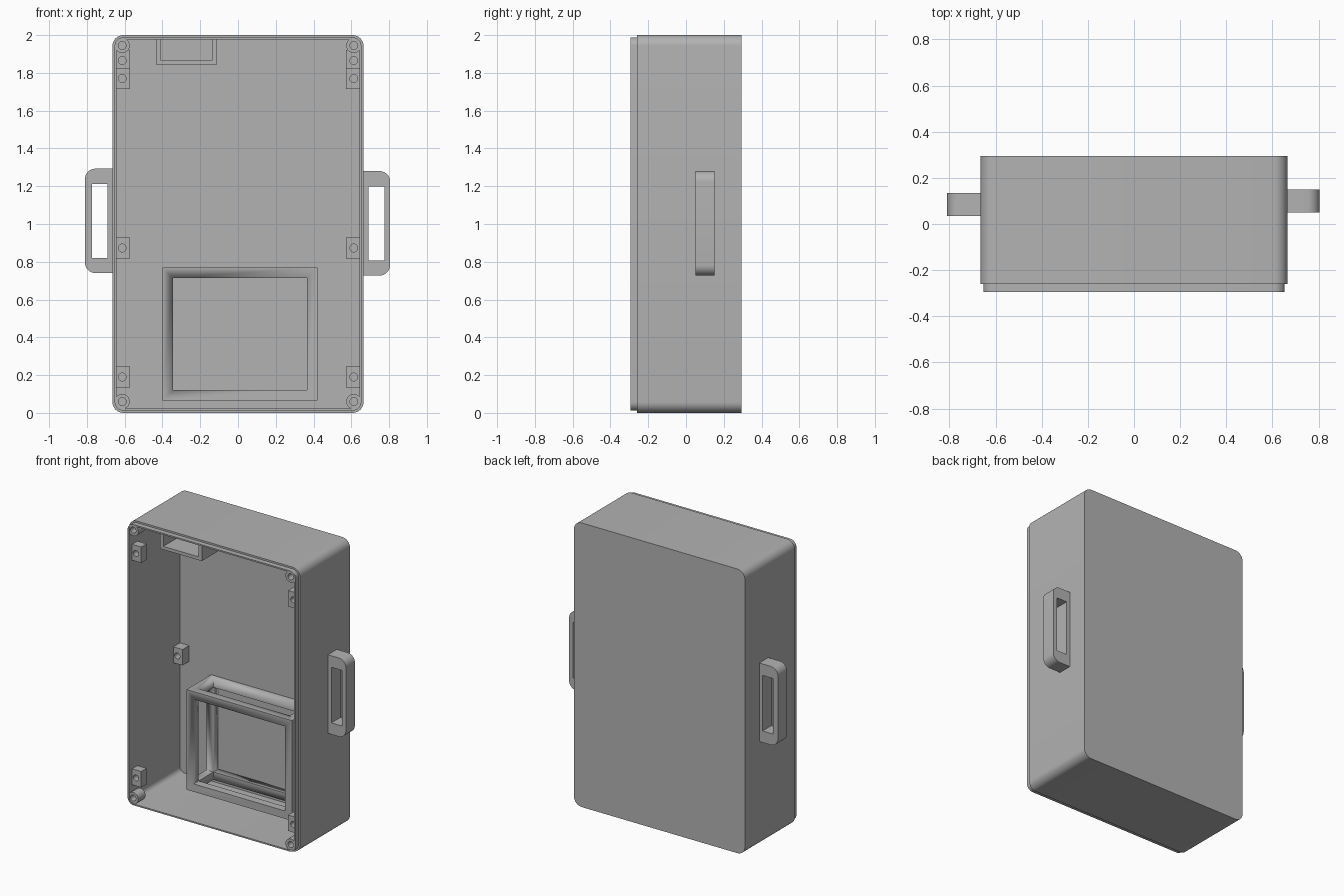
import bpy, bmesh, math

if "Cube" in bpy.data.objects:
    bpy.data.objects.remove(bpy.data.objects["Cube"])

grey = bpy.data.materials.new("plain_grey")
grey.diffuse_color = (0.45, 0.45, 0.45, 1)
grey.use_nodes = True
grey.node_tree.nodes["Principled BSDF"].inputs["Base Color"].default_value = grey.diffuse_color


def rect(x0, x1, z0, z1, y, r=(0, 0, 0, 0), n=8):
    """Rounded rectangle in the xz plane; radii from lower right, counter-clockwise."""
    if not isinstance(r, tuple):
        r = (r,) * 4
    corners = [(x1, z0, -1, 1, -90), (x1, z1, -1, -1, 0),
               (x0, z1, 1, -1, 90), (x0, z0, 1, 1, 180)]
    pts = []
    for (x, z, sx, sz, a0), rad in zip(corners, r):
        for i in range(n + 1):
            a = math.radians(a0 + 90 * i / n)
            pts.append((x + sx * rad + rad * math.cos(a), y,
                        z + sz * rad + rad * math.sin(a)))
    return pts


def circle(cx, cz, rad, y):
    return rect(cx - rad, cx + rad, cz - rad, cz + rad, y, rad, 6)


def loft(name, loops, closed=False):
    """Bridge equal-length loops; cap both ends unless closed on itself."""
    bm = bmesh.new()
    rings = [[bm.verts.new(p) for p in loop] for loop in loops]
    pairs = list(zip(rings, rings[1:]))
    if closed:
        pairs.append((rings[-1], rings[0]))
    else:
        bm.faces.new(rings[0])
        bm.faces.new(rings[-1])
    for a, b in pairs:
        for i in range(len(a)):
            j = (i + 1) % len(a)
            bm.faces.new((a[i], a[j], b[j], b[i]))
    bmesh.ops.remove_doubles(bm, verts=bm.verts, dist=1e-5)
    bmesh.ops.recalc_face_normals(bm, faces=bm.faces)
    me = bpy.data.meshes.new(name)
    bm.to_mesh(me)
    bm.free()
    me.materials.append(grey)
    ob = bpy.data.objects.new(name, me)
    bpy.context.collection.objects.link(ob)
    bpy.ops.object.select_all(action='DESELECT')
    ob.select_set(True)
    bpy.context.view_layer.objects.active = ob
    bpy.ops.object.shade_smooth_by_angle(angle=math.radians(30))
    return ob


def box(name, x0, x1, y0, y1, z0, z1):
    return loft(name, [rect(x0, x1, z0, z1, y, n=1) for y in (y0, y1)])


# Open case with a stepped front lip
def case_loop(inset, y):
    return rect(-0.665 + inset, 0.665 - inset, inset, 2 - inset, y, 0.058 - inset)


loft("case", [case_loop(0, 0.295), case_loop(0, -0.26), case_loop(0.012, -0.26),
              case_loop(0.012, -0.295), case_loop(0.022, -0.295), case_loop(0.022, 0.273)])

# Corner screw bosses and side mounting blocks, mirrored left and right
for side, s in (("left", -1), ("right", 1)):
    cx = 0.613 * s
    for level, z in (("lower", 0.06), ("upper", 1.945)):
        loft(f"corner_boss_{level}_{side}",
             [circle(cx, z, 0.04, -0.21), circle(cx, z, 0.04, -0.29),
              circle(cx, z, 0.021, -0.29), circle(cx, z, 0.021, -0.22)])
    blocks = (("front_lower", 0.19, -0.26, -0.2), ("front_upper", 1.77, -0.26, -0.2),
              ("rear_middle", 0.873, 0.2, 0.28), ("rear_upper", 1.865, 0.2, 0.28))
    for level, z, y0, y1 in blocks:
        xa, xb = sorted((0.572 * s, 0.65 * s))
        outer = [rect(xa, xb, z - 0.056, z + 0.056, y, n=6) for y in (y1, y0)]
        loft(f"mount_block_{level}_{side}",
             outer + [circle(cx, z, 0.021, y0), circle(cx, z, 0.021, y1 - 0.015)])

# Carry handles with a rounded outer edge
for name, x0, x1, hx0, hx1, z0, z1, y0, y1, r in (
        ("left_handle", -0.81, -0.655, -0.772, -0.69, 0.74, 1.293, 0.035, 0.135,
         (0, 0, 0.055, 0.055)),
        ("right_handle", 0.655, 0.805, 0.692, 0.775, 0.727, 1.28, 0.05, 0.15,
         (0.055, 0.055, 0, 0))):
    hole = (hx0, hx1, z0 + 0.081, z1 - 0.081)
    loft(name, [rect(x0, x1, z0, z1, y0, r), rect(x0, x1, z0, z1, y1, r),
                rect(*hole, y1), rect(*hole, y0)], closed=True)

# Compartment cage, opened along all three axes
cage = box("compartment_cage", -0.4, 0.42, 0.0, 0.276, 0.065, 0.77)
for axis, lim in (("x", (-0.6, 0.6, 0.055, 0.22, 0.12, 0.715)),
                  ("y", (-0.345, 0.365, -0.2, 0.4, 0.12, 0.715)),
                  ("z", (-0.345, 0.365, 0.055, 0.22, -0.1, 0.9))):
    cutter = box("cage_cutter_" + axis, *lim)
    bpy.context.view_layer.objects.active = cage
    mod = cage.modifiers.new("cut", 'BOOLEAN')
    mod.operation = 'DIFFERENCE'
    mod.solver = 'EXACT'
    mod.object = cutter
    bpy.ops.object.modifier_apply(modifier=mod.name)
    bpy.data.objects.remove(cutter)

# U-shaped pocket hanging from the top wall
u = [(-0.435, 1.985), (-0.435, 1.845), (-0.11, 1.845), (-0.11, 1.985),
     (-0.135, 1.985), (-0.135, 1.868), (-0.41, 1.868), (-0.41, 1.985)]
loft("top_pocket", [[(x, y, z) for x, z in u] for y in (-0.245, 0.0)])
